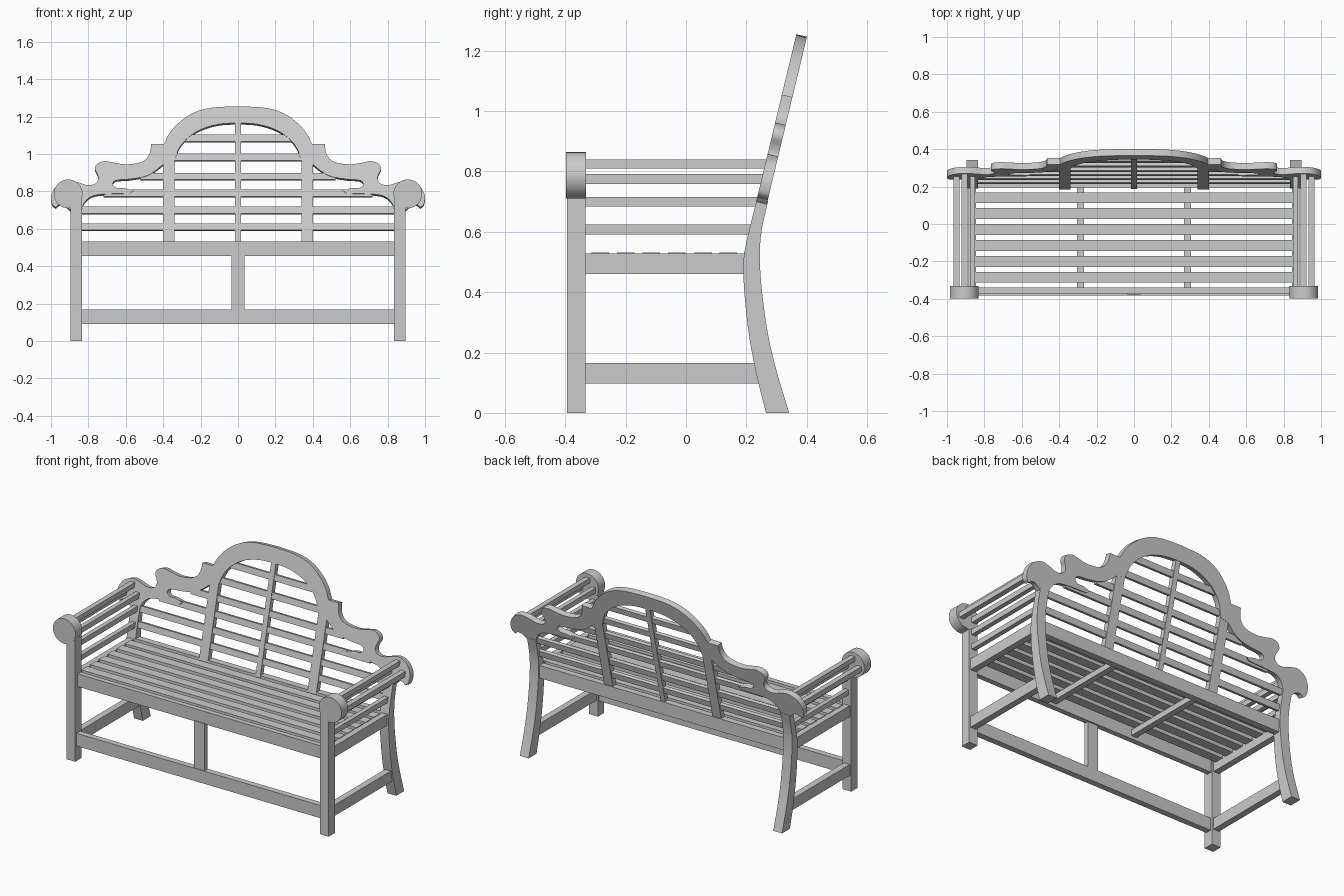
import bpy, bmesh, math
from mathutils import Vector

# ---------- helpers ----------
def finish(name, bm, smooth=False):
    bmesh.ops.recalc_face_normals(bm, faces=bm.faces)
    me = bpy.data.meshes.new(name)
    bm.to_mesh(me)
    bm.free()
    ob = bpy.data.objects.new(name, me)
    bpy.context.collection.objects.link(ob)
    if smooth:
        bpy.context.view_layer.objects.active = ob
        ob.select_set(True)
        bpy.ops.object.shade_smooth_by_angle(angle=math.radians(35))
        ob.select_set(False)
    return ob

def prism(name, pts, offset, smooth=False):
    """Extrude a closed 3D polygon along a vector."""
    bm = bmesh.new()
    face = bm.faces.new([bm.verts.new(p) for p in pts])
    new = bmesh.ops.extrude_face_region(bm, geom=[face])["geom"]
    bmesh.ops.translate(bm, vec=Vector(offset),
                        verts=[v for v in new if isinstance(v, bmesh.types.BMVert)])
    return finish(name, bm, smooth)

def box(name, x0, x1, y0, y1, z0, z1):
    return prism(name, [(x0, y0, z0), (x1, y0, z0), (x1, y1, z0), (x0, y1, z0)],
                 (0, 0, z1 - z0))

def curve(pts, n=5):
    """Catmull-Rom smoothing of an open point list."""
    p = [Vector(q) for q in pts]
    p = [2 * p[0] - p[1]] + p + [2 * p[-1] - p[-2]]
    out = []
    for a, b, c, d in zip(p, p[1:], p[2:], p[3:]):
        for i in range(n):
            t = i / n
            out.append(0.5 * (2 * b + (c - a) * t + (2 * a - 5 * b + 4 * c - d) * t * t
                              + (3 * b - a - 3 * c + d) * t ** 3))
    return [tuple(v) for v in out] + [tuple(pts[-1])]

SLOPE = 0.24
NORMAL = Vector((0, 1, -SLOPE)).normalized()

def lean(x, z, inset=0.0):
    """Point on the leaning front plane of the backrest."""
    return Vector((x, 0.235 + SLOPE * (z - 0.71), z)) + NORMAL * inset

def back_bar(name, x0, x1, z0, z1, inset=0.006, thick=0.022):
    return prism(name, [lean(x, z, inset) for x, z in
                        ((x0, z0), (x1, z0), (x1, z1), (x0, z1))], NORMAL * thick)

# ---------- scrolled top rail of the backrest ----------
dome = curve([(0, 1.255), (0.12, 1.25), (0.2, 1.235), (0.27, 1.203),
              (0.33, 1.155), (0.37, 1.105), (0.395, 1.055)])
shoulder = curve([(0.465, 1.055), (0.47, 1.01), (0.49, 0.975), (0.53, 0.953), (0.6, 0.945),
                  (0.66, 0.953), (0.71, 0.962), (0.75, 0.95), (0.765, 0.922), (0.75, 0.888),
                  (0.747, 0.86), (0.77, 0.838), (0.81, 0.835), (0.86, 0.85), (0.91, 0.858),
                  (0.965, 0.835), (0.997, 0.785), (0.995, 0.735), (0.975, 0.715)])
ear = curve([(0.975, 0.715), (0.955, 0.73), (0.925, 0.725), (0.895, 0.7)])
lower = curve([(0.835, 0.7), (0.825, 0.735), (0.79, 0.77), (0.73, 0.785), (0.58, 0.79)])
slot = curve([(0.56, 0.805), (0.61, 0.818), (0.65, 0.82), (0.67, 0.84), (0.65, 0.86),
              (0.58, 0.866), (0.5, 0.88), (0.45, 0.905), (0.4, 0.945)])
arch = curve([(0.34, 0.96), (0.315, 1.03), (0.265, 1.09), (0.19, 1.135), (0.1, 1.16), (0, 1.167)])
half = dome + shoulder + ear[1:] + lower + slot + arch
full = half + [(-x, z) for x, z in reversed(half[1:-1])]
# the centre points lie on the mirror line, so drop the duplicate ends
full = full[:len(half)] + [(-x, z) for x, z in half[-2:0:-1]]
prism("back_top_rail", [lean(x, z) for x, z in full], NORMAL * 0.036, True)

# ---------- backrest posts and slats ----------
back_bar("back_centre_post", -0.016, 0.016, 0.5, 1.19, 0.002, 0.03)
for s in (-1, 1):
    back_bar("back_post", s * 0.34, s * 0.4, 0.5, 0.99, 0.001, 0.033)
for z, w in ((0.613, 0.85), (0.702, 0.85), (0.793, 0.72), (0.882, 0.52),
             (0.985, 0.36), (1.087, 0.285)):
    back_bar("back_slat", -w, w, z - 0.018, z + 0.018)

# ---------- legs, arms and side rails ----------
front = curve([(0.265, 0), (0.235, 0.12), (0.21, 0.25), (0.195, 0.38), (0.19, 0.49),
               (0.2, 0.565), (0.235, 0.71)])
rear = curve([(0.272, 0.702), (0.25, 0.6), (0.245, 0.52), (0.25, 0.42), (0.27, 0.27),
              (0.3, 0.14), (0.342, 0)])
for s in (-1, 1):
    prism("back_leg", [(s * 0.835, y, z) for y, z in front + rear], (s * 0.06, 0, 0), True)
    box("front_leg", s * 0.835, s * 0.895, -0.395, -0.333, 0, 0.76)
    roll = [(s * 0.908 + 0.077 * math.cos(a), -0.398, 0.787 + 0.077 * math.sin(a))
            for a in (i * math.tau / 40 for i in range(40))]
    prism("arm_scroll", roll, (0, 0.066, 0), True)
    # long bars that wrap round the scroll and run down the side
    for x, z, w, h in ((0.95, 0.775, 0.032, 0.032), (0.905, 0.825, 0.032, 0.03),
                       (0.863, 0.775, 0.028, 0.032), (0.863, 0.7, 0.028, 0.032),
                       (0.863, 0.608, 0.028, 0.032)):
        end = lean(0, z).y + 0.015
        box("arm_bar", s * x - w / 2, s * x + w / 2, -0.34, end, z - h / 2, z + h / 2)
    box("side_seat_rail", s * 0.845, s * 0.885, -0.34, 0.21, 0.46, 0.528)
    box("side_stretcher", s * 0.845, s * 0.885, -0.34, 0.25, 0.097, 0.165)

# ---------- seat ----------
box("front_seat_rail", -0.84, 0.84, -0.372, -0.34, 0.455, 0.533)
box("back_seat_rail", -0.84, 0.84, 0.195, 0.235, 0.455, 0.533)
for y in (-0.285, -0.2, -0.115, -0.03, 0.057, 0.14):
    box("seat_slat", -0.85, 0.85, y - 0.029, y + 0.029, 0.51, 0.532)
for s in (-1, 1):
    box("seat_bearer", s * 0.285 - 0.019, s * 0.285 + 0.019, -0.345, 0.2, 0.475, 0.51)

# ---------- front stretcher with centre support ----------
box("front_stretcher", -0.84, 0.84, -0.382, -0.345, 0.092, 0.17)
box("front_centre_support", -0.035, 0.035, -0.378, -0.349, 0.165, 0.46)
